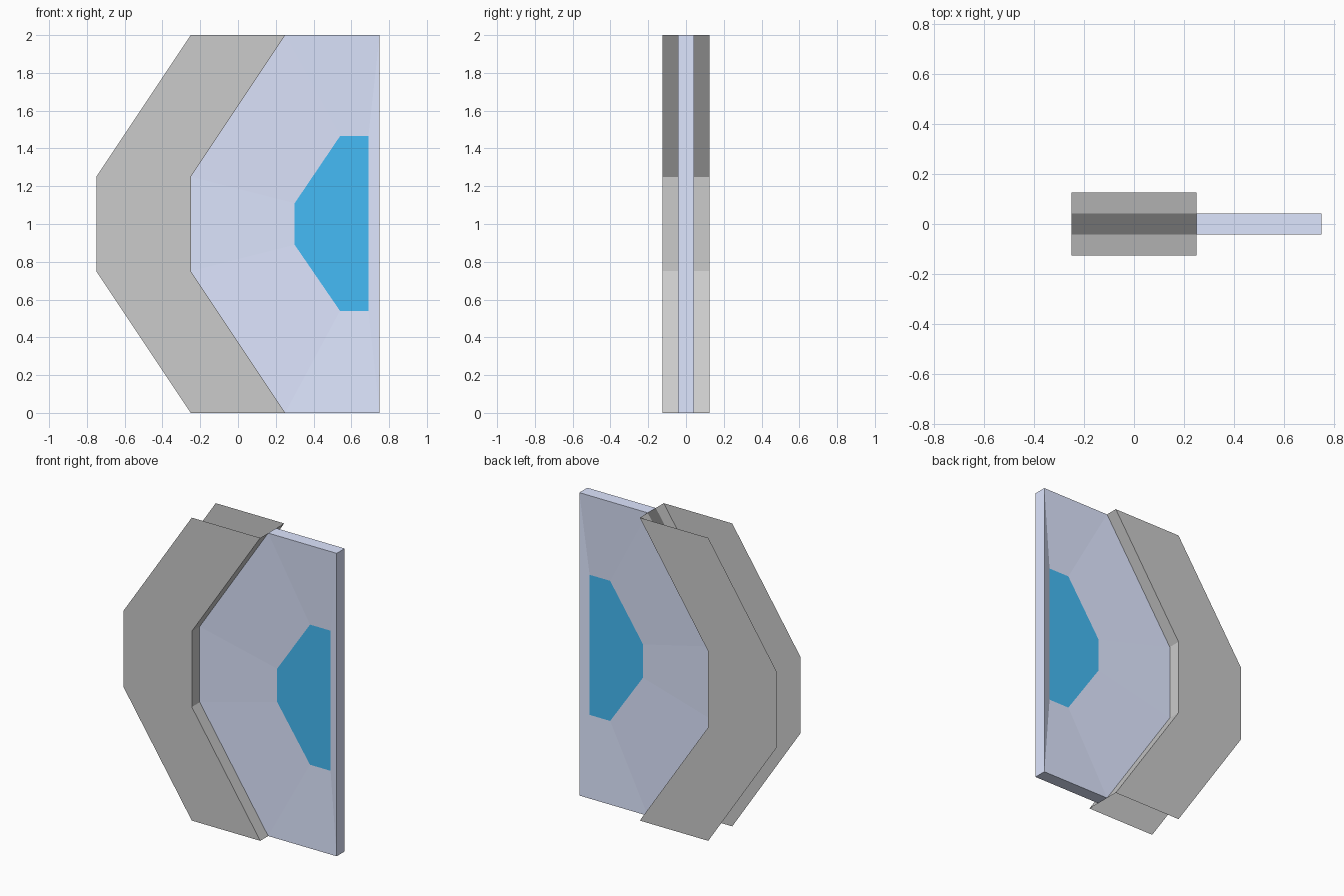
import bpy, bmesh

if "Cube" in bpy.data.objects:
    bpy.data.objects.remove(bpy.data.objects["Cube"])

# Chevron profile of the door edge (x, z), bottom to top
INNER = [(0.25, 0), (-0.25, 0.75), (-0.25, 1.25), (0.25, 2)]
OUTER = [(x - 0.5, z) for x, z in INNER]
PANEL = INNER + [(0.75, 2), (0.75, 0)]
WINDOW = [(0.54, 0.54), (0.30, 0.89), (0.30, 1.11), (0.54, 1.465), (0.69, 1.465), (0.69, 0.54)]
FRAME_Y, PANEL_Y, WINDOW_Y = 0.125, 0.042, 0.02


def material(name, rgb):
    mat = bpy.data.materials.new(name)
    mat.diffuse_color = (*rgb, 1)
    mat.use_nodes = True
    mat.node_tree.nodes["Principled BSDF"].inputs["Base Color"].default_value = mat.diffuse_color
    return mat


def ring(bm, profile, y):
    return [bm.verts.new((x, y, z)) for x, z in profile]


def bridge(bm, a, b, closed=False, flip=False):
    faces = []
    for i in range(len(a) if closed else len(a) - 1):
        j = (i + 1) % len(a)
        quad = [a[i], a[j], b[j], b[i]]
        faces.append(bm.faces.new(quad[::-1] if flip else quad))
    return faces


def finish(name, bm, *mats):
    mesh = bpy.data.meshes.new(name)
    bm.to_mesh(mesh)
    bm.free()
    for mat in mats:
        mesh.materials.append(mat)
    obj = bpy.data.objects.new(name, mesh)
    bpy.context.collection.objects.link(obj)


blue = material("pale_blue", (0.73, 0.79, 1.0))
dark = material("dark_edge", (0.23, 0.23, 0.23))
glass = material("window_blue", (0.06, 0.50, 0.92))

# Frame: two open-backed chevron cheeks with lips meeting the panel
bm = bmesh.new()
for s in (-1, 1):
    outer, inner = ring(bm, OUTER, s * FRAME_Y), ring(bm, INNER, s * FRAME_Y)
    lip = ring(bm, INNER, s * PANEL_Y)
    bridge(bm, outer, inner, flip=s < 0)
    bridge(bm, inner, lip, flip=s < 0)
bmesh.ops.remove_doubles(bm, verts=bm.verts, dist=1e-5)
finish("door_frame", bm)

# Panel: rim with dark chevron edge, faces sloping in to the window
bm = bmesh.new()
front, back = ring(bm, PANEL, -PANEL_Y), ring(bm, PANEL, PANEL_Y)
for face in bridge(bm, front, back, closed=True)[:3]:
    face.material_index = 1
for s, rim in ((-1, front), (1, back)):
    bridge(bm, rim, ring(bm, WINDOW, s * WINDOW_Y), closed=True, flip=s < 0)
bmesh.ops.recalc_face_normals(bm, faces=bm.faces)
finish("door_panel", bm, blue, dark)

# Window: flat pane on each side of the panel
bm = bmesh.new()
for s in (-1, 1):
    pane = ring(bm, WINDOW, s * WINDOW_Y)
    face = bm.faces.new(pane)
    face.normal_update()
    if face.normal.y * s < 0:
        face.normal_flip()
finish("door_window", bm, glass)
